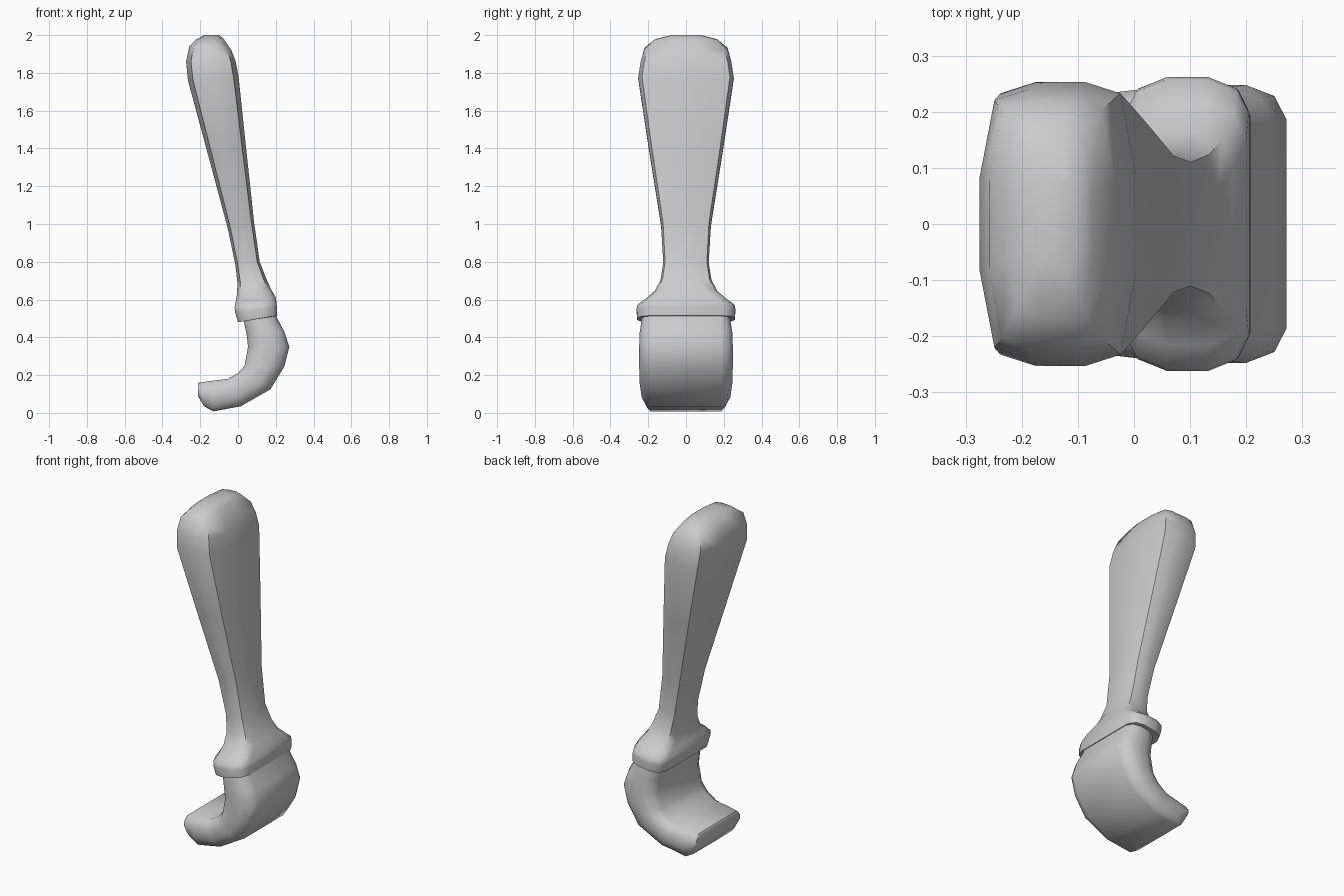
import bpy, bmesh, math
from mathutils import Vector


def loft(name, sections, angle):
    """Skin rounded-rectangle rings; section = (x1, z1, x2, z2, half width, flatness)."""
    bm = bmesh.new()
    rings = []
    for x1, z1, x2, z2, w, k in sections:
        p, q = Vector((x1, 0, z1)), Vector((x2, 0, z2))
        mid, half = (p + q) / 2, (q - p) / 2
        quarter = [(1, k), (0.8, 0.92), (0.33, 1)]
        outline = quarter + [(-u, v) for u, v in reversed(quarter)]
        outline += [(-u, -v) for u, v in outline]
        rings.append([bm.verts.new(mid + half * u + Vector((0, w * v, 0)))
                      for u, v in outline])
    for a, b in zip(rings, rings[1:]):
        n = len(a)
        for i in range(n):
            bm.faces.new((a[i], a[(i + 1) % n], b[(i + 1) % n], b[i]))
    bm.faces.new(rings[0])
    bm.faces.new(rings[-1])
    bmesh.ops.recalc_face_normals(bm, faces=bm.faces)
    mesh = bpy.data.meshes.new(name)
    bm.to_mesh(mesh)
    bm.free()
    obj = bpy.data.objects.new(name, mesh)
    bpy.context.collection.objects.link(obj)
    bpy.ops.object.select_all(action='DESELECT')
    obj.select_set(True)
    bpy.context.view_layer.objects.active = obj
    bpy.ops.object.shade_smooth_by_angle(angle=math.radians(angle))
    return obj


# Handle, narrowing to a neck and flaring into the collar
loft("handle", [
    (-0.18, 2.00, -0.10, 2.00, 0.08, 0.35),
    (-0.225, 1.975, -0.075, 1.98, 0.165, 0.35),
    (-0.258, 1.94, -0.035, 1.92, 0.22, 0.35),
    (-0.275, 1.86, -0.012, 1.86, 0.24, 0.35),
    (-0.265, 1.76, 0.003, 1.78, 0.253, 0.35),
    (-0.165, 1.39, 0.042, 1.41, 0.197, 0.35),
    (-0.055, 0.98, 0.085, 1.01, 0.132, 0.35),
    (-0.015, 0.79, 0.115, 0.80, 0.12, 0.35),
    (-0.003, 0.69, 0.150, 0.71, 0.135, 0.45),
    (-0.005, 0.63, 0.175, 0.655, 0.165, 0.6),
    (-0.012, 0.59, 0.200, 0.61, 0.215, 0.7),
    (-0.018, 0.56, 0.204, 0.58, 0.257, 0.75),
    (-0.015, 0.53, 0.206, 0.56, 0.262, 0.75),
    (0.000, 0.48, 0.208, 0.515, 0.258, 0.75),
    (0.025, 0.485, 0.190, 0.51, 0.235, 0.75),
], 50)

# Curved bristle head, sweeping forward to a blunt tip
loft("bristles", [
    (0.03, 0.52, 0.195, 0.55, 0.230, 0.75),
    (0.033, 0.475, 0.208, 0.50, 0.235, 0.75),
    (0.045, 0.42, 0.245, 0.43, 0.245, 0.75),
    (0.053, 0.35, 0.272, 0.35, 0.248, 0.75),
    (0.035, 0.25, 0.245, 0.245, 0.248, 0.75),
    (0.00, 0.21, 0.172, 0.125, 0.245, 0.75),
    (-0.055, 0.18, 0.015, 0.035, 0.235, 0.8),
    (-0.135, 0.17, -0.13, 0.008, 0.222, 0.85),
    (-0.208, 0.16, -0.18, 0.035, 0.213, 0.85),
    (-0.213, 0.15, -0.213, 0.09, 0.205, 0.85),
], 45)
